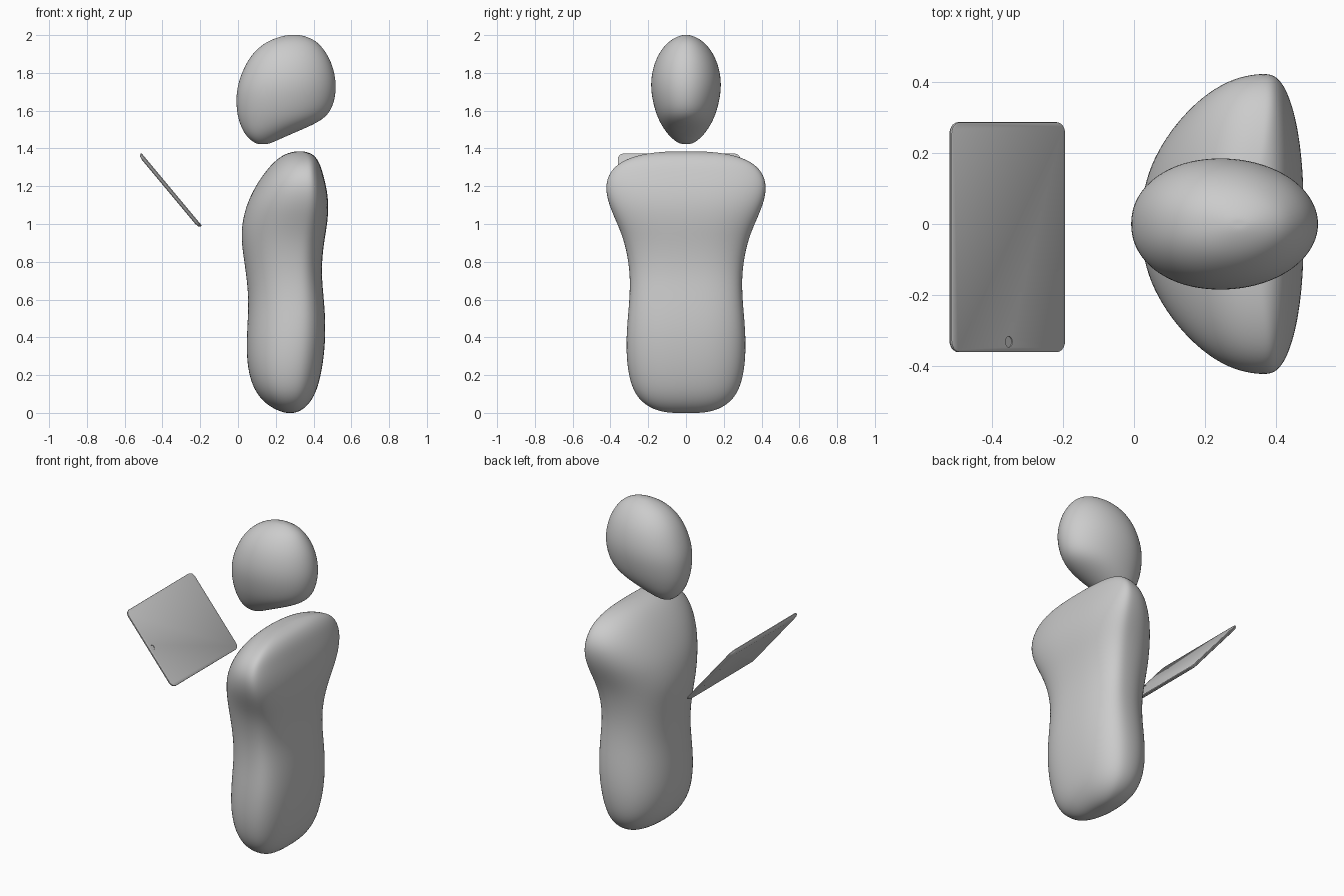
import bpy, bmesh, math
from mathutils import Matrix

if "Cube" in bpy.data.objects:
    bpy.data.objects.remove(bpy.data.objects["Cube"])


def loft(name, rings, smooth_angle=180, subdiv=0):
    """Skin a stack of equal-length closed rings and cap both ends."""
    bm = bmesh.new()
    loops = [[bm.verts.new(p) for p in ring] for ring in rings]
    n = len(loops[0])
    for a, b in zip(loops, loops[1:]):
        for i in range(n):
            j = (i + 1) % n
            bm.faces.new((a[i], a[j], b[j], b[i]))
    bm.faces.new(loops[0][::-1])
    bm.faces.new(loops[-1])
    if subdiv:
        caps = [f for f in bm.faces if len(f.verts) > 4]
        bmesh.ops.poke(bm, faces=caps)
    bmesh.ops.recalc_face_normals(bm, faces=bm.faces)
    me = bpy.data.meshes.new(name)
    bm.to_mesh(me)
    bm.free()
    ob = bpy.data.objects.new(name, me)
    bpy.context.collection.objects.link(ob)
    bpy.ops.object.select_all(action='DESELECT')
    ob.select_set(True)
    bpy.context.view_layer.objects.active = ob
    bpy.ops.object.shade_smooth_by_angle(angle=math.radians(smooth_angle))
    if subdiv:
        mod = ob.modifiers.new("smooth", 'SUBSURF')
        mod.levels = mod.render_levels = subdiv
    return ob


def body_ring(z, x0, x1, half, widest, n_front, n_back, count=28):
    """Egg-like horizontal slice, widest at a given fraction of its depth."""
    xw = x0 + (x1 - x0) * widest
    pts = []
    for i in range(count):
        t = 2 * math.pi * i / count
        c, s = math.cos(t), math.sin(t)
        n, r = (n_back, x1 - xw) if c > 0 else (n_front, xw - x0)
        pts.append((xw + r * math.copysign(abs(c) ** (2 / n), c),
                    half * math.copysign(abs(s) ** (2 / n), s), z))
    return pts


# Head: z, face x, back x, half width
head_rows = [
    (1.423, 0.105, 0.155, 0.022), (1.432, 0.083, 0.185, 0.048),
    (1.46, 0.048, 0.245, 0.083), (1.50, 0.022, 0.34, 0.116),
    (1.55, 0.002, 0.452, 0.145), (1.61, -0.010, 0.502, 0.168),
    (1.70, -0.011, 0.522, 0.187), (1.78, 0.010, 0.518, 0.186),
    (1.86, 0.046, 0.495, 0.166), (1.92, 0.092, 0.46, 0.134),
    (1.965, 0.150, 0.42, 0.094), (1.99, 0.215, 0.37, 0.052),
    (2.001, 0.265, 0.325, 0.018)]
loft("head", [body_ring(*r, 0.47, 2.15, 2.0) for r in head_rows], subdiv=2)

# Torso: z, chest x, back x, half width
torso_rows = [
    (0.000, 0.25, 0.30, 0.09), (0.012, 0.21, 0.335, 0.155),
    (0.045, 0.15, 0.375, 0.222), (0.10, 0.098, 0.41, 0.272),
    (0.18, 0.061, 0.436, 0.302), (0.30, 0.042, 0.457, 0.319),
    (0.45, 0.047, 0.466, 0.316), (0.60, 0.056, 0.456, 0.300),
    (0.75, 0.040, 0.440, 0.297), (0.90, 0.015, 0.455, 0.325),
    (1.00, 0.018, 0.474, 0.365), (1.10, 0.042, 0.481, 0.411),
    (1.19, 0.085, 0.470, 0.430), (1.26, 0.130, 0.452, 0.415),
    (1.32, 0.180, 0.434, 0.366), (1.36, 0.228, 0.408, 0.275),
    (1.378, 0.270, 0.378, 0.18), (1.385, 0.31, 0.345, 0.08)]
loft("torso", [body_ring(*r, 0.55 + 0.19 * min(r[0] / 1.15, 1), 2.2, 2.5)
               for r in torso_rows], subdiv=2)


def slab_ring(hx, hy, z, rad, seg=6):
    """Rounded rectangle outline."""
    pts = []
    for k, (sx, sy) in enumerate([(1, 1), (-1, 1), (-1, -1), (1, -1)]):
        for i in range(seg + 1):
            a = math.pi / 2 * (k + i / seg)
            pts.append((sx * (hx - rad) + rad * math.cos(a),
                        sy * (hy - rad) + rad * math.sin(a), z))
    return pts


# Tablet held in front of the face: (inset, height) edge profile, then tilted
place = Matrix.Translation((-0.359, -0.037, 1.177)) @ Matrix.Rotation(math.radians(50.2), 4, 'Y')
edge = [(0.028, -0.011), (0.010, -0.007), (0.002, -0.001), (0.0, 0.004),
        (0.001, 0.008), (0.005, 0.010)]
tablet = loft("tablet", [slab_ring(0.25 - d, 0.323 - d, z, 0.033 - d * 0.8)
                         for d, z in edge], smooth_angle=35)
tablet.matrix_world = place

# Round button recess in the screen border
bpy.ops.mesh.primitive_cylinder_add(vertices=24, radius=0.015, depth=0.01)
cutter = bpy.context.object
cutter.name = "button_cutter"
cutter.matrix_world = place @ Matrix.Translation((0, -0.294, 0.012))
cutter.hide_render = True
cutter.display_type = 'WIRE'
cut = tablet.modifiers.new("button_recess", 'BOOLEAN')
cut.operation = 'DIFFERENCE'
cut.object = cutter
